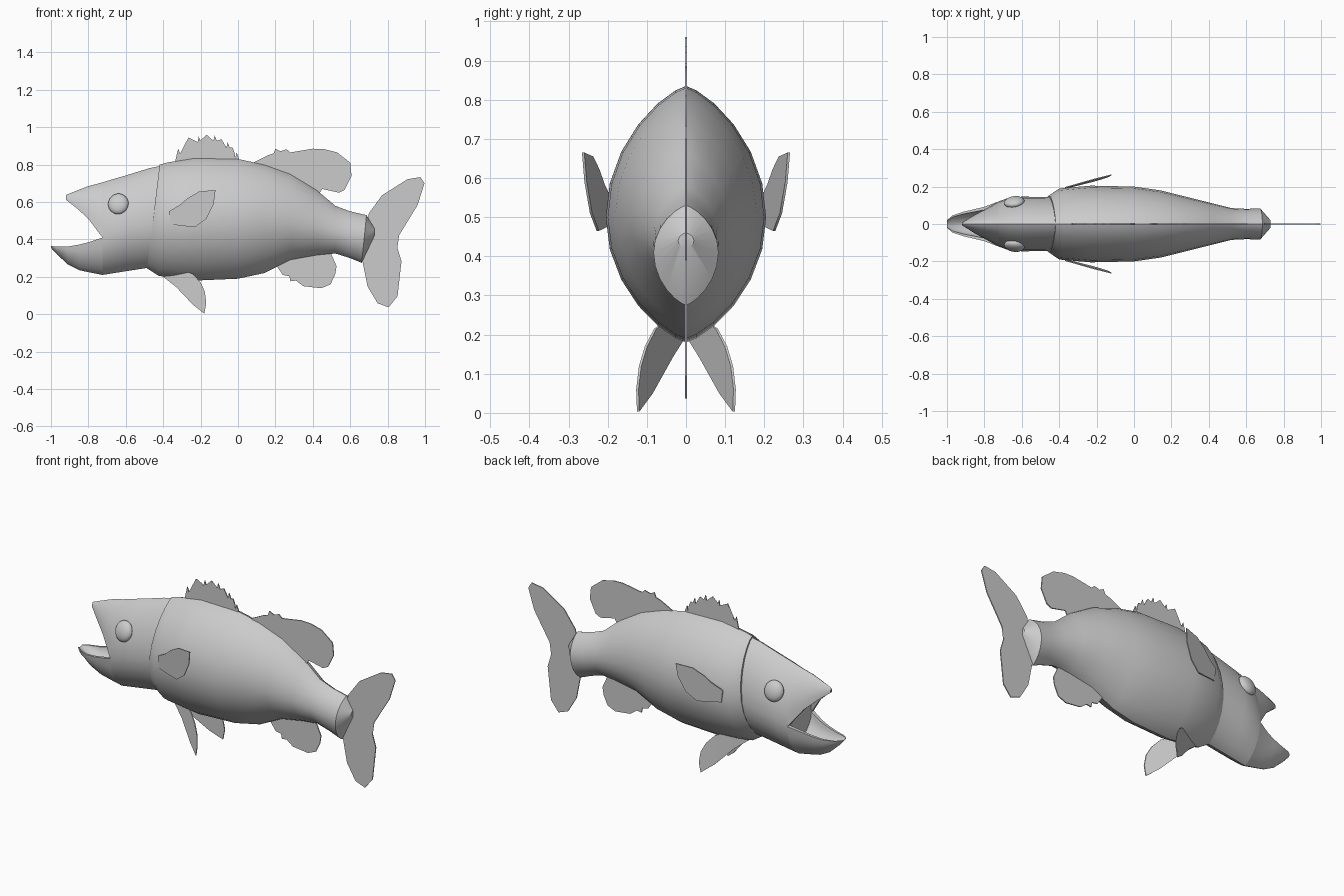
import bpy, bmesh
from math import sin, cos, pi, radians
from mathutils import Matrix

if "Cube" in bpy.data.objects:
    bpy.data.objects.remove(bpy.data.objects["Cube"])

grey = bpy.data.materials.new("plain_grey")
grey.use_nodes = True
grey.diffuse_color = (0.6, 0.6, 0.6, 1)
grey.node_tree.nodes["Principled BSDF"].inputs["Base Color"].default_value = (0.6, 0.6, 0.6, 1)


def finish(bm, name):
    """Smooth faces, sharp ridges, one material."""
    bmesh.ops.recalc_face_normals(bm, faces=bm.faces)
    for f in bm.faces:
        f.smooth = True
    for e in bm.edges:
        e.smooth = e.calc_face_angle(pi) < radians(32)
    mesh = bpy.data.meshes.new(name)
    bm.to_mesh(mesh)
    bm.free()
    mesh.materials.append(grey)
    ob = bpy.data.objects.new(name, mesh)
    bpy.context.collection.objects.link(ob)
    return ob


def loft(name, rings):
    """Skin a row of closed cross-sections and cap both ends."""
    bm = bmesh.new()
    loops = [[bm.verts.new(p) for p in ring] for ring in rings]
    for a, b in zip(loops, loops[1:]):
        for i in range(len(a)):
            j = (i + 1) % len(a)
            bm.faces.new((a[i], a[j], b[j], b[i]))
    bm.faces.new(loops[0])
    bm.faces.new(loops[-1])
    return finish(bm, name)


def bulge(t):
    """Width of the pointed-oval section at angle t."""
    return (1 if sin(t) >= 0 else -1) * abs(sin(t)) ** 1.5


def oval(x, top, mid, bottom, w, lean=0, n=24):
    ring = []
    for i in range(n):
        t = 2 * pi * i / n
        dz = (top - mid if cos(t) > 0 else mid - bottom) * cos(t)
        ring.append((x + lean * dz, w * bulge(t), mid + dz))
    return ring


def jaw(x, ridge, lip, w, n=6):
    """Half oval outside, shallower half oval inside."""
    ts = [pi / 2 * i / n for i in range(-n, n + 1)]
    outer = [(x, w * bulge(t), lip + (ridge - lip) * cos(t)) for t in ts]
    inner = [(x, 0.82 * w * bulge(t), lip + 0.6 * (ridge - lip) * cos(t)) for t in reversed(ts)]
    return outer + inner


def fin(name, outline, offset=lambda x, z: 0, thick=0.006):
    """Thin plate with an x-z outline, pushed sideways by offset."""
    bm = bmesh.new()
    sides = [[bm.verts.new((x, offset(x, z) + s * thick / 2, z)) for x, z in outline] for s in (-1, 1)]
    a, b = sides
    for i in range(len(a)):
        j = (i + 1) % len(a)
        bm.faces.new((a[i], a[j], b[j], b[i]))
    caps = [bm.faces.new(a), bm.faces.new(b)]
    bmesh.ops.triangulate(bm, faces=caps)
    return finish(bm, name)


# Trunk, from the gill edge to the tail stump
loft("body", [oval(*s) for s in (
    (-.455, .80, .50, .245, .152, .12),
    (-.40, .812, .50, .205, .19, .08),
    (-.23, .835, .50, .18, .205),
    (0, .83, .50, .19, .20),
    (.14, .80, .51, .22, .18),
    (.28, .75, .50, .29, .145),
    (.42, .665, .47, .315, .11),
    (.52, .58, .44, .325, .085),
    (.60, .55, .42, .30, .081),
    (.675, .53, .41, .275, .083, .1),
    (.73, .46, .44, .42, .02))])

# Head, tucked under the gill edge
loft("head", [oval(*s) for s in (
    (-.38, .80, .48, .25, .145),
    (-.47, .782, .48, .25, .145),
    (-.60, .742, .46, .23, .146),
    (-.67, .722, .44, .219, .14),
    (-.725, .705, .41, .21, .12))])

# Open mouth
loft("upper_jaw", [jaw(*s) for s in (
    (-.725, .705, .41, .12), (-.80, .685, .51, .078),
    (-.86, .662, .565, .045), (-.92, .638, .612, .006))])
loft("lower_jaw", [jaw(*s) for s in (
    (-.725, .21, .41, .12), (-.80, .225, .385, .092), (-.85, .236, .372, .08),
    (-.91, .267, .362, .066), (-.97, .322, .362, .046), (-1, .355, .365, .02))])

# Spiny back fin
spines = [(-.32, .885), (-.265, .945), (-.21, .95), (-.168, .96), (-.125, .957),
          (-.088, .936), (-.056, .92), (-.03, .893), (-.008, .866)]
comb = [(-.34, .80)]
for x, z in spines:
    comb += [(x - .006, z - .03), (x, z), (x + .012, z - .03)]
fin("spiny_back_fin", comb + [(.01, .80)])

# Soft back fin, belly fin and tail fin
fin("soft_back_fin", [
    (.08, .81), (.16, .85), (.19, .86), (.20, .885), (.23, .87), (.26, .882), (.28, .865),
    (.40, .885), (.46, .883), (.53, .865), (.60, .81), (.607, .74), (.57, .665),
    (.54, .65), (.45, .67), (.42, .62), (.28, .70), (.15, .76)])
fin("rear_belly_fin", [
    (.20, .267), (.24, .23), (.24, .21), (.275, .203), (.28, .176), (.31, .18), (.35, .15),
    (.445, .139), (.495, .16), (.52, .214), (.527, .257), (.49, .34), (.28, .34)])
fin("tail_fin", [
    (.976, .733), (.997, .70), (.96, .583), (.842, .39), (.874, .283), (.853, .096),
    (.805, .037), (.746, .059), (.692, .15), (.666, .283), (.69, .36), (.68, .45),
    (.70, .54), (.77, .636), (.906, .722)])

# Paired fins and eyes
side_shape = [(-.37, .55), (-.31, .585), (-.27, .62), (-.21, .655), (-.12, .665), (-.13, .59),
              (-.17, .51), (-.23, .465), (-.36, .48)]
lower_shape = [(-.40, .20), (-.33, .145), (-.24, .05), (-.18, .003), (-.17, .06),
               (-.177, .12), (-.20, .17), (-.24, .215), (-.28, .23)]
for side, s in (("left", 1), ("right", -1)):
    # the model faces -y, so its left is +x; these sides are named by depth
    label = "back" if s > 0 else "front"
    fin(label + "_side_fin", side_shape,
        lambda x, z: s * (.198 + .25 * (x + .36) + .05 * (z - .57)))
    fin(label + "_lower_fin", lower_shape,
        lambda x, z: s * max(0, .53 * (x + .39) - .057 * (z - .195)))
    bm = bmesh.new()
    bmesh.ops.create_uvsphere(bm, u_segments=20, v_segments=12, radius=1)
    bm.transform(Matrix.Translation((-.64, s * .117, .59))
                 @ Matrix.Rotation(s * radians(8), 4, "Z")
                 @ Matrix.Rotation(s * radians(18), 4, "X")
                 @ Matrix.Diagonal((.055, .028, .057, 1)))
    finish(bm, label + "_eye")
